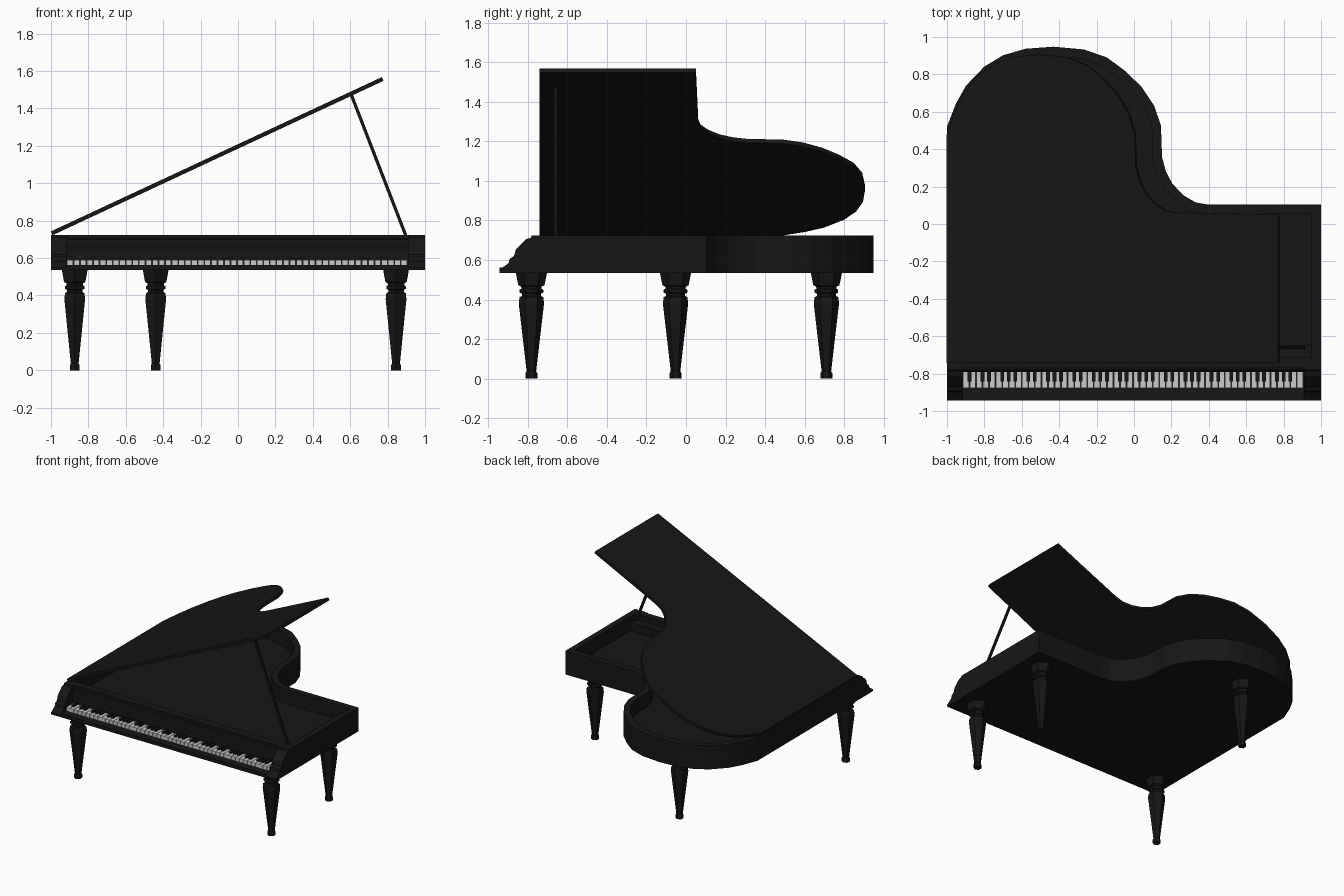
import bpy, bmesh, math
from mathutils import Vector, Matrix

if "Cube" in bpy.data.objects:
    bpy.data.objects.remove(bpy.data.objects["Cube"])


def material(name, c):
    m = bpy.data.materials.new(name)
    m.diffuse_color = (c, c, c, 1)
    m.use_nodes = True
    m.node_tree.nodes["Principled BSDF"].inputs["Base Color"].default_value = m.diffuse_color
    return m


BLACK = material("black_lacquer", 0.008)
WHITE = material("ivory", 0.75)


def finish(name, bm, mat):
    bmesh.ops.recalc_face_normals(bm, faces=bm.faces)
    me = bpy.data.meshes.new(name)
    bm.to_mesh(me)
    bm.free()
    me.materials.append(mat)
    ob = bpy.data.objects.new(name, me)
    bpy.context.collection.objects.link(ob)
    return ob


def loft(bm, rings):
    """Bridge equal-length closed rings and cap both ends."""
    vs = [[bm.verts.new(p) for p in r] for r in rings]
    n = len(vs[0])
    for a, b in zip(vs, vs[1:]):
        for i in range(n):
            j = (i + 1) % n
            bm.faces.new((a[i], a[j], b[j], b[i]))
    bm.faces.new(vs[0])
    bm.faces.new(vs[-1])


def add_box(bm, x0, x1, y0, y1, z0, z1):
    loft(bm, [[(x0, y0, z), (x1, y0, z), (x1, y1, z), (x0, y1, z)] for z in (z0, z1)])


def box(name, *dims):
    bm = bmesh.new()
    add_box(bm, *dims)
    return finish(name, bm, BLACK)


def extrude_x(name, profile, x0, x1):
    bm = bmesh.new()
    loft(bm, [[(x, y, z) for y, z in profile] for x in (x0, x1)])
    return finish(name, bm, BLACK)


def inset(pts, d):
    """Mitred inward offset of a clockwise outline."""
    out = []
    for i, p in enumerate(pts):
        p = Vector(p)
        a = (p - Vector(pts[i - 1])).normalized()
        b = (Vector(pts[(i + 1) % len(pts)]) - p).normalized()
        na, nb = Vector((a.y, -a.x)), Vector((b.y, -b.x))
        out.append(p + (na + nb) * d / (1 + na.dot(nb)))
    return out


# Curved side of the case: tail bulge then the waist
CURVE = [(-1, .52), (-.952, .644), (-.898, .74), (-.80, .842), (-.70, .902), (-.58, .937),
         (-.43, .948), (-.267, .933), (-.144, .89), (-.043, .815), (.043, .73), (.107, .634),
         (.144, .527), (.15, .356), (.171, .28), (.205, .215), (.267, .152), (.33, .115),
         (.396, .104)]
Z0, Z1 = .535, .724

# Hollow case with soundboard floor
outer = [(-1, -.76)] + CURVE + [(1, .104), (1, -.76)]
inner = inset(outer, .05)
bm = bmesh.new()
loft(bm, [[(p[0], p[1], z) for p in ring]
          for ring, z in ((outer, Z0), (outer, Z1), (inner, Z1), (inner, .61))])
finish("case", bm, BLACK)
box("pin_block", -.95, .95, -.71, -.65, .61, .68)

# Scrolled cheeks beside the keys
cheek = [(-.76, Z0), (-.944, Z0), (-.944, .55), (-.93, .56), (-.897, .585), (-.893, .605),
         (-.87, .62), (-.86, .655), (-.83, .685), (-.81, .705), (-.785, .712), (-.78, Z1), (-.76, Z1)]
extrude_x("left_cheek", cheek, -1, -.918)
extrude_x("right_cheek", cheek, .908, 1)

# Key bed, key slip and fallboard
box("key_bed", -.918, .908, -.89, -.76, Z0, .556)
box("key_slip", -.918, .908, -.944, -.88, Z0, .562)
fall = [(-.76, .55), (-.79, .55), (-.79, .655), (-.78, .665), (-.78, .70), (-.77, .705),
        (-.77, Z1), (-.76, Z1)]
extrude_x("fallboard", fall, -.918, .908)

# Keys: 52 white, black ones in groups of two and three
pitch = 1.82 / 52
whites, blacks = bmesh.new(), bmesh.new()
for i in range(52):
    x = -.915 + i * pitch
    add_box(whites, x + .002, x + pitch - .002, -.876, -.788, .55, .589)
    if (i + 5) % 7 not in (2, 6) and i < 51:
        add_box(blacks, x + pitch - .01, x + pitch + .01, -.842, -.788, .58, .602)
finish("white_keys", whites, WHITE)
finish("black_keys", blacks, BLACK)

# Open lid, hinged on the left edge
lid = [(0, -.742)] + [((x + 1) * .967, y - .042) for x, y in CURVE] + [(1.953, .05), (1.953, -.742)]
bm = bmesh.new()
loft(bm, [[(x, y, z) for x, y in lid] for z in (0, .022)])
ob = finish("lid", bm, BLACK)
ob.matrix_world = Matrix.Translation((-.992, 0, .722)) @ Matrix.Rotation(math.radians(-25), 4, 'Y')

# Prop stick
a, b = Vector((.905, -.66, .70)), Vector((.605, -.66, 1.475))
side = Vector((.008, 0, .003))
dy = Vector((0, .008, 0))
bm = bmesh.new()
loft(bm, [[p - side - dy, p + side - dy, p + side + dy, p - side + dy] for p in (a, b)])
finish("lid_prop", bm, BLACK)

# Hexagonal turned legs: radius, height
LEG = [(.03, 0), (.03, .028), (.024, .036), (.064, .38), (.06, .412), (.048, .418), (.048, .43),
       (.06, .435), (.06, .449), (.05, .455), (.052, .466), (.066, .472), (.08, .54)]
for name, lx, ly in (("front_left_leg", -.873, -.782), ("front_right_leg", .845, -.782),
                     ("middle_right_leg", .845, -.053), ("tail_leg", -.44, .71)):
    bm = bmesh.new()
    loft(bm, [[(lx + r * math.sin(k * math.pi / 3), ly + r * math.cos(k * math.pi / 3), z)
               for k in range(6)] for r, z in LEG])
    finish(name, bm, BLACK)
